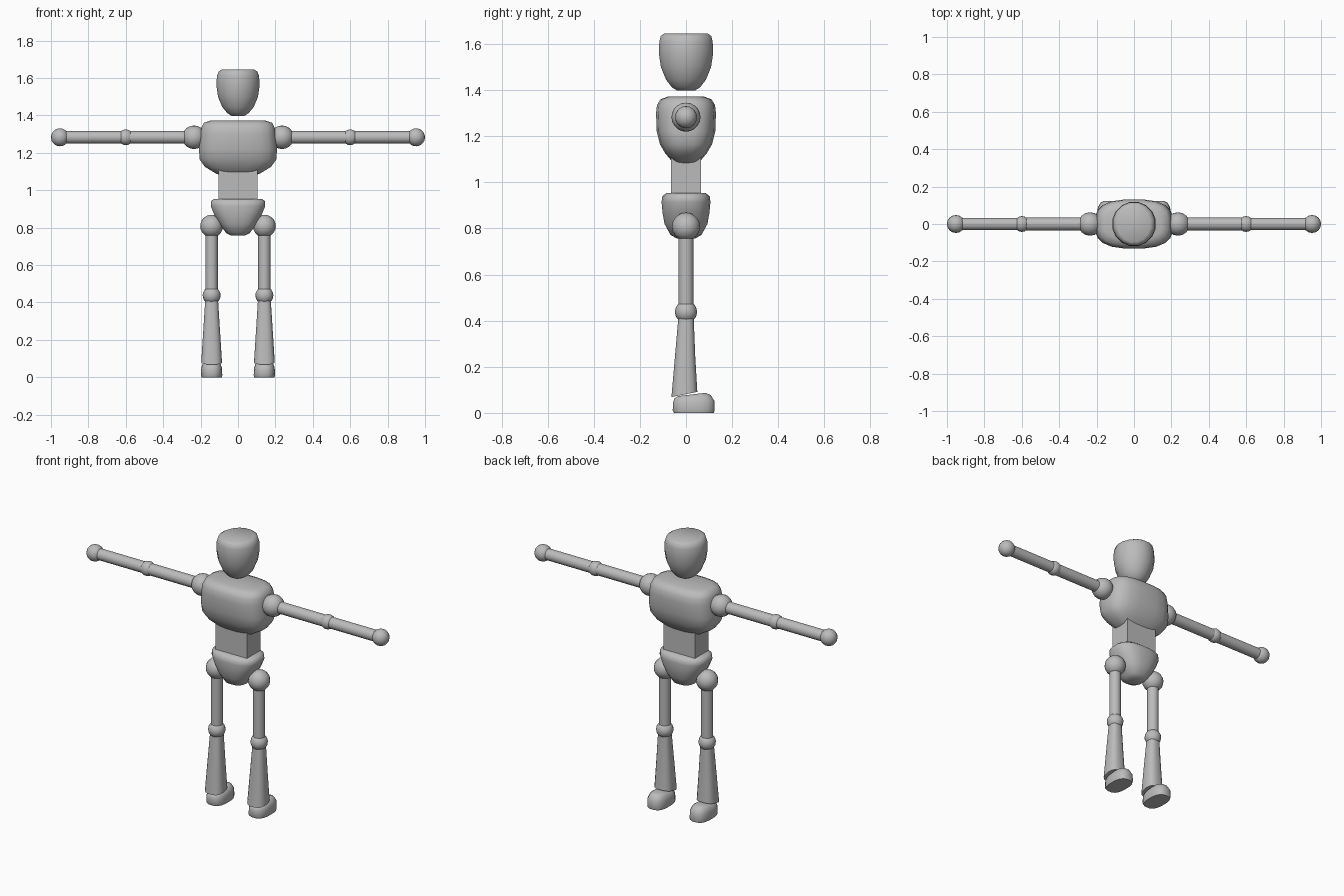
import bpy, bmesh, math
from mathutils import Vector

if "Cube" in bpy.data.objects:
    bpy.data.objects.remove(bpy.data.objects["Cube"])

grey = bpy.data.materials.new("plain grey")
grey.diffuse_color = (0.5, 0.5, 0.5, 1)
grey.use_nodes = True
grey.node_tree.nodes["Principled BSDF"].inputs["Base Color"].default_value = grey.diffuse_color


def finish(name, bm, angle=45):
    """Turn a bmesh into a smooth shaded grey object."""
    bmesh.ops.recalc_face_normals(bm, faces=bm.faces)
    mesh = bpy.data.meshes.new(name)
    bm.to_mesh(mesh)
    bm.free()
    mesh.materials.append(grey)
    obj = bpy.data.objects.new(name, mesh)
    bpy.context.collection.objects.link(obj)
    bpy.ops.object.select_all(action='DESELECT')
    obj.select_set(True)
    bpy.context.view_layer.objects.active = obj
    bpy.ops.object.shade_smooth_by_angle(angle=math.radians(angle))
    return obj


def loft(name, rings, n=16, power=2.0, x=0.0, angle=45):
    """Skin superellipse rings (z, half width, half depth, centre y, tilt)."""
    bm = bmesh.new()
    loops = []
    for z, rx, ry, cy, tilt in rings:
        loop = []
        for i in range(n):
            a = 2 * math.pi * (i + 0.5) / n
            c, s = math.cos(a), math.sin(a)
            px = rx * math.copysign(abs(c) ** (2 / power), c)
            py = ry * math.copysign(abs(s) ** (2 / power), s)
            loop.append(bm.verts.new((x + px, cy + py, z + tilt * py)))
        loops.append(loop)
    for low, high in zip(loops, loops[1:]):
        for i in range(n):
            j = (i + 1) % n
            bm.faces.new((low[i], low[j], high[j], high[i]))
    bm.faces.new(loops[0])
    bm.faces.new(loops[-1])
    return finish(name, bm, angle)


def ball(name, centre, r):
    bm = bmesh.new()
    bmesh.ops.create_uvsphere(bm, u_segments=16, v_segments=10, radius=r)
    bmesh.ops.translate(bm, verts=bm.verts, vec=centre)
    return finish(name, bm)


def rod(name, a, b, r):
    a, b = Vector(a), Vector(b)
    bm = bmesh.new()
    bmesh.ops.create_cone(bm, cap_ends=True, segments=16, radius1=r, radius2=r,
                          depth=(b - a).length)
    bmesh.ops.rotate(bm, verts=bm.verts,
                     matrix=Vector((0, 0, 1)).rotation_difference(b - a).to_matrix())
    bmesh.ops.translate(bm, verts=bm.verts, vec=(a + b) / 2)
    return finish(name, bm)


# head: rounded egg with a flat crown
loft("head", [(1.398, 0.035, 0.038, 0, 0), (1.412, 0.058, 0.062, 0, 0),
              (1.445, 0.086, 0.088, 0, 0), (1.50, 0.109, 0.111, 0, 0),
              (1.56, 0.118, 0.120, 0, 0), (1.61, 0.115, 0.118, 0, 0),
              (1.635, 0.106, 0.112, 0, 0), (1.645, 0.088, 0.098, 0, 0)], angle=60)

# chest
loft("chest", [(1.077, 0.085, 0.04, 0, 0), (1.09, 0.12, 0.06, 0, 0),
               (1.125, 0.178, 0.09, 0, 0), (1.165, 0.207, 0.114, 0, 0),
               (1.22, 0.210, 0.128, 0, 0), (1.30, 0.203, 0.131, 0, 0),
               (1.335, 0.197, 0.127, 0, 0), (1.36, 0.185, 0.112, 0, 0),
               (1.372, 0.150, 0.080, 0, 0)], n=20, power=3.0, angle=60)

# waist block
bm = bmesh.new()
bmesh.ops.create_cube(bm, size=1)
bmesh.ops.scale(bm, verts=bm.verts, vec=(0.21, 0.13, 0.24))
bmesh.ops.translate(bm, verts=bm.verts, vec=(0, 0, 1.02))
finish("waist", bm)

# pelvis
loft("pelvis", [(0.757, 0.035, 0.04, 0, 0), (0.772, 0.065, 0.068, 0, 0),
                (0.82, 0.100, 0.094, 0, 0), (0.87, 0.128, 0.103, 0, 0),
                (0.915, 0.147, 0.107, 0, 0), (0.94, 0.147, 0.104, 0, 0),
                (0.954, 0.130, 0.086, 0, 0)], n=20, power=2.6, angle=60)

# limbs, once per side
for side, s in (("left", -1), ("right", 1)):
    # arm
    z = 1.283
    ball(side + "_shoulder", (s * 0.235, 0, z), 0.063)
    rod(side + "_upper_arm", (s * 0.235, 0, z), (s * 0.60, 0, z), 0.034)
    ball(side + "_elbow", (s * 0.60, 0, z), 0.042)
    rod(side + "_forearm", (s * 0.60, 0, z), (s * 0.95, 0, z), 0.033)
    ball(side + "_hand", (s * 0.952, 0, z), 0.048)
    # leg
    x = s * 0.141
    ball(side + "_hip", (x, 0, 0.808), 0.061)
    rod(side + "_thigh", (x, 0, 0.808), (x, 0, 0.44), 0.033)
    ball(side + "_knee", (x, 0, 0.438), 0.048)
    loft(side + "_shin", [(0.080, 0.056, 0.057, -0.007, 0.2),
                          (0.24, 0.046, 0.045, -0.004, 0),
                          (0.41, 0.035, 0.034, 0, 0)], power=2.7, x=x)
    # foot with a longer toe
    loft(side + "_foot", [(0.0, 0.055, 0.088, 0.034, 0),
                          (0.010, 0.058, 0.092, 0.033, 0),
                          (0.048, 0.056, 0.091, 0.033, 0.05),
                          (0.070, 0.048, 0.080, 0.028, 0.1),
                          (0.080, 0.034, 0.060, 0.025, 0.12)], power=2.7, x=x)
